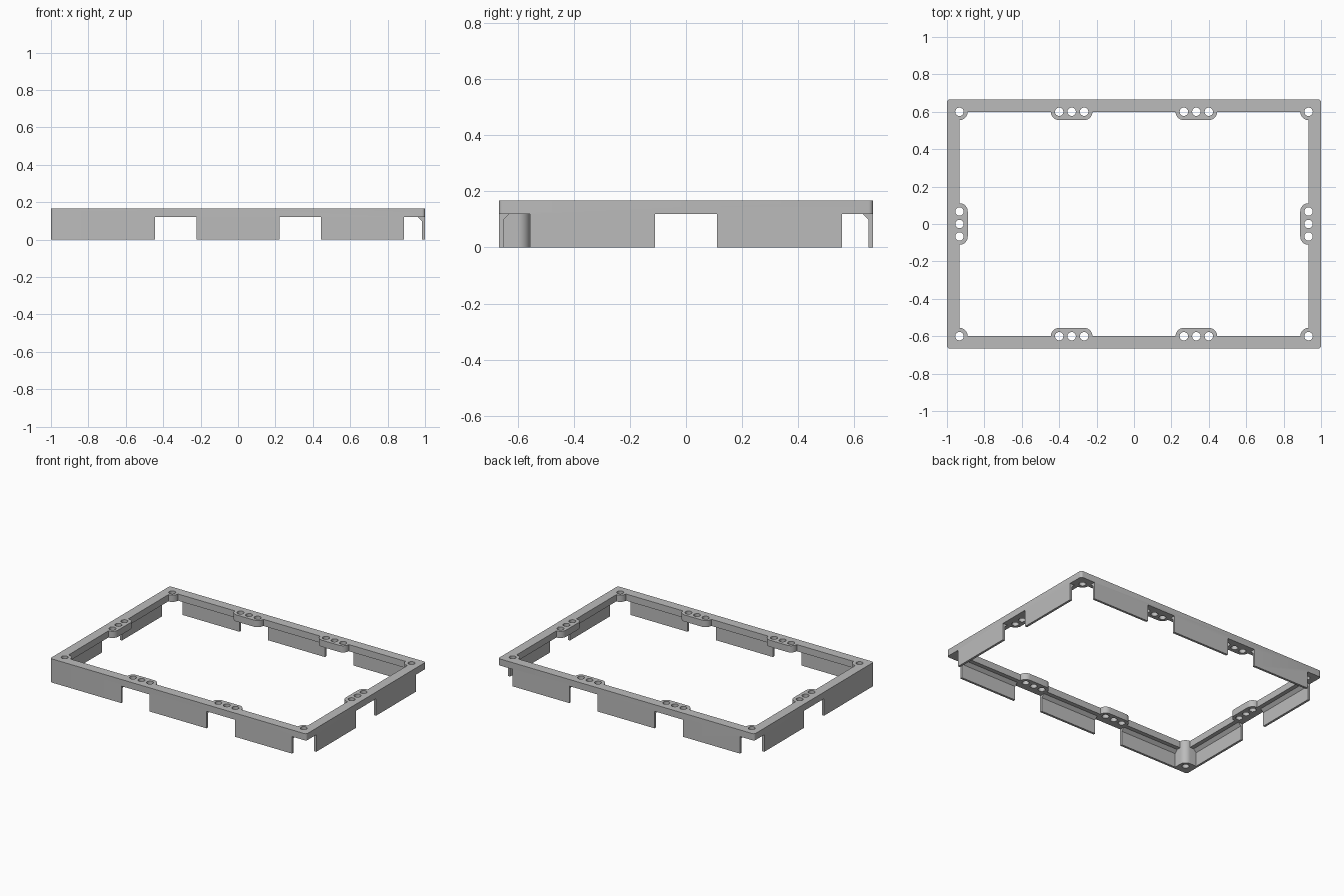
import bpy, bmesh, math

cube = bpy.data.objects.get("Cube")
if cube:
    bpy.data.objects.remove(cube, do_unlink=True)

# Main dimensions
HX, HY, H = 1.0, 0.6667, 0.167      # half length, half depth, height
Z = 0.12                            # underside of the top flange
WALL, SLOPE, RIM = 0.016, 0.037, 0.0667
PX, PY = HX - RIM, HY - RIM         # hole centre lines
R, HOLE, PITCH = 0.0445, 0.0225, 0.0667
FILLET = 0.016

grey = bpy.data.materials.new("light_grey")
grey.use_nodes = True
grey.diffuse_color = (0.5, 0.5, 0.5, 1)
grey.node_tree.nodes["Principled BSDF"].inputs["Base Color"].default_value = (0.5, 0.5, 0.5, 1)


def arc(cx, cy, r, start, end, n):
    return [(cx + r * math.cos(math.radians(start + (end - start) * i / n)),
             cy + r * math.sin(math.radians(start + (end - start) * i / n)))
            for i in range(n + 1)]


def circle(cx, cy, r, n=32):
    return arc(cx, cy, r, 0, 360, n)[:-1]


def rect(x0, x1, y0, y1):
    return [(x0, y0), (x1, y0), (x1, y1), (x0, y1)]


def inset(d):
    return rect(d - HX, HX - d, d - HY, HY - d)


def loft(bm, rings):
    """Closed solid through (outline, z) rings, bottom to top."""
    loops = [[bm.verts.new((x, y, z)) for x, y in pts] for pts, z in rings]
    n = len(loops[0])
    for a, b in zip(loops, loops[1:]):
        for i in range(n):
            j = (i + 1) % n
            bm.faces.new((a[i], a[j], b[j], b[i]))
    bm.faces.new(loops[0][::-1])
    bm.faces.new(loops[-1])


def solid(name, parts):
    bm = bmesh.new()
    for rings in parts:
        loft(bm, rings)
    bmesh.ops.recalc_face_normals(bm, faces=bm.faces)
    mesh = bpy.data.meshes.new(name)
    bm.to_mesh(mesh)
    bm.free()
    mesh.materials.append(grey)
    ob = bpy.data.objects.new(name, mesh)
    bpy.context.scene.collection.objects.link(ob)
    return ob


def combine(target, tool, operation):
    mod = target.modifiers.new(operation, 'BOOLEAN')
    mod.operation, mod.solver, mod.object = operation, 'EXACT', tool
    bpy.context.view_layer.objects.active = target
    bpy.ops.object.modifier_apply(modifier=mod.name)
    bpy.data.objects.remove(tool, do_unlink=True)


def prism(pts, z0, z1):
    return [(pts, z0), (pts, z1)]


# Outer block with small rounded corners
outline = []
for sx, sy, a in ((1, 1, 0), (-1, 1, 90), (-1, -1, 180), (1, -1, 270)):
    outline += arc(sx * (HX - FILLET), sy * (HY - FILLET), FILLET, a, a + 90, 5)
frame = solid("frame", [prism(outline, 0, H)])

# Hollow: thin skirt, sloped shoulder, wider top flange
combine(frame, solid("hollow", [[
    (inset(WALL), -0.1), (inset(WALL), Z - SLOPE + WALL), (inset(SLOPE), Z),
    (inset(RIM), Z), (inset(RIM), H + 0.1)]]), 'DIFFERENCE')

# Layout: mounting groups along the edges, single holes at the corners
groups = [(sx / 3, sy * PY, 1, 0) for sx in (-1, 1) for sy in (-1, 1)]
groups += [(sx * PX, 0, 0, 1) for sx in (-1, 1)]
corners = [(sx, sy) for sx in (-1, 1) for sy in (-1, 1)]

# Skirt notches under every lug except the solid corner post
notches, lugs, holes = [], [], []
for cx, cy, dx, dy in groups:
    wx, wy = dx * PITCH + R, dy * PITCH + R
    ox, oy = (0, 0.1) if dx else (0.1, 0)
    notches.append(prism(rect(cx - wx - ox, cx + wx + ox, cy - wy - oy, cy + wy + oy), -0.1, Z))
    turn = 0 if dx else 90
    ex, ey = dx * PITCH, dy * PITCH
    pill = arc(cx + ex, cy + ey, R, turn - 90, turn + 90, 20)
    pill += arc(cx - ex, cy - ey, R, turn + 90, turn + 270, 20)
    lugs.append(prism(pill, Z, H))
    for k in (-1, 0, 1):
        holes.append(prism(circle(cx + k * ex, cy + k * ey, HOLE), -0.1, H + 0.1))

for sx, sy in corners:
    holes.append(prism(circle(sx * PX, sy * PY, HOLE), -0.1, H + 0.1))
    if (sx, sy) == (-1, -1):
        # Full-height post filling the corner
        post = arc(-PX, -PY, R, 0, 90, 12)
        post += [(0.008 - HX, R - PY), (0.008 - HX, 0.008 - HY), (R - PX, 0.008 - HY)]
        lugs.append(prism(post, 0, H))
        continue
    xs = sorted((sx * (PX - R), sx * 1.1))
    ys = sorted((sy * (PY - R), sy * 0.9))
    notches.append(prism(rect(*xs, *ys), -0.1, Z))
    lugs.append(prism(circle(sx * PX, sy * PY, R, 40), Z, H))

combine(frame, solid("notches", notches), 'DIFFERENCE')
combine(frame, solid("lugs", lugs), 'UNION')
combine(frame, solid("holes", holes), 'DIFFERENCE')

# Smooth the round lugs and holes, keep edges sharp
bpy.ops.object.select_all(action='DESELECT')
frame.select_set(True)
bpy.context.view_layer.objects.active = frame
bpy.ops.object.shade_smooth_by_angle(angle=math.radians(30))
